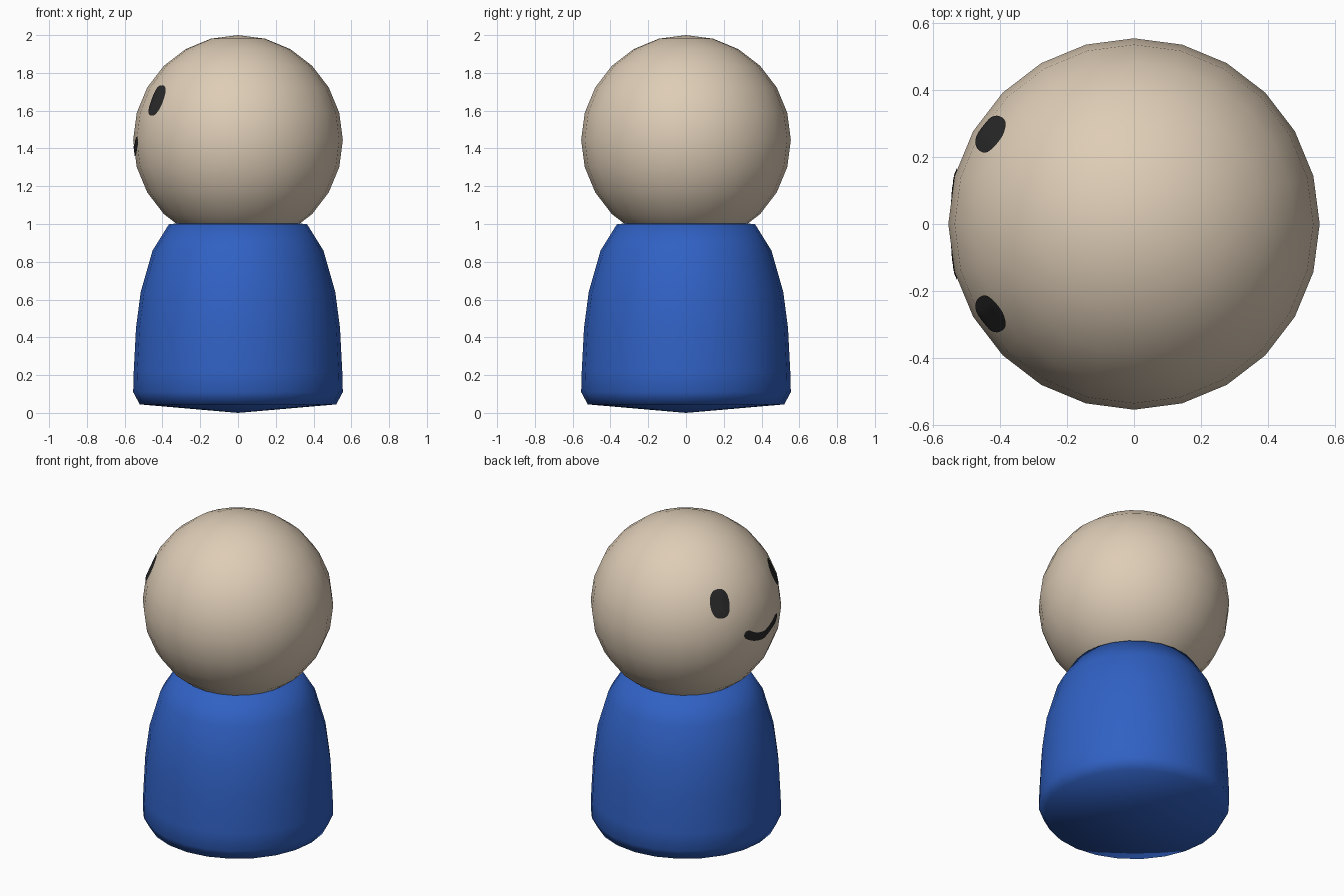
import bpy, bmesh, math
from mathutils import Vector
from mathutils.bvhtree import BVHTree

cube = bpy.data.objects.get("Cube")
if cube:
    bpy.data.objects.remove(cube, do_unlink=True)

SEGMENTS = 24
RADIUS = 0.555
CENTRE = Vector((0, 0, 1.445))


def material(name, rgb):
    mat = bpy.data.materials.new(name)
    mat.use_nodes = True
    mat.diffuse_color = (*rgb, 1)
    shader = mat.node_tree.nodes["Principled BSDF"]
    shader.inputs["Base Color"].default_value = (*rgb, 1)
    shader.inputs["Roughness"].default_value = 0.8
    return mat


def finish(name, bm, mat):
    for face in bm.faces:
        face.smooth = True
    mesh = bpy.data.meshes.new(name)
    bm.to_mesh(mesh)
    bm.free()
    mesh.materials.append(mat)
    obj = bpy.data.objects.new(name, mesh)
    bpy.context.collection.objects.link(obj)
    return obj


skin = material("beige", (0.73, 0.61, 0.47))
cloth = material("blue", (0.03, 0.12, 0.55))
ink = material("black", (0.022, 0.022, 0.022))

# Body: a lathed bell with a shallow cone underneath
profile = [(0, 0), (0.52, 0.045), (0.555, 0.11), (0.552, 0.22), (0.54, 0.45),
           (0.515, 0.64), (0.452, 0.86), (0.365, 1.0), (0, 1.02)]
bm = bmesh.new()
verts = [bm.verts.new((r, 0, z)) for r, z in profile]
edges = [bm.edges.new(pair) for pair in zip(verts, verts[1:])]
bmesh.ops.spin(bm, geom=verts + edges, cent=(0, 0, 0), axis=(0, 0, 1),
               angle=math.tau, steps=SEGMENTS)
bmesh.ops.remove_doubles(bm, verts=bm.verts, dist=0.0005)
bmesh.ops.recalc_face_normals(bm, faces=bm.faces)
finish("body", bm, cloth)

# Head: a faceted ball
bm = bmesh.new()
bmesh.ops.create_uvsphere(bm, u_segments=SEGMENTS, v_segments=SEGMENTS // 2, radius=RADIUS)
bmesh.ops.translate(bm, verts=bm.verts, vec=CENTRE)
head_surface = BVHTree.FromBMesh(bm)
finish("head", bm, skin)


def on_head(direction):
    """Point just outside the head facets along a direction from its centre."""
    direction = direction.normalized()
    hit = head_surface.ray_cast(CENTRE, direction)[0]
    return hit + direction * 0.003


def plate(name, rows):
    """Thin painted patch from rows of directions, laid on the head."""
    bm = bmesh.new()
    grid = [[bm.verts.new(on_head(d)) for d in row] for row in rows]
    for a, b in zip(grid, grid[1:]):
        for i in range(len(a) - 1):
            bm.faces.new((a[i], a[i + 1], b[i + 1], b[i]))
    bmesh.ops.remove_doubles(bm, verts=bm.verts, dist=0.0005)
    bmesh.ops.recalc_face_normals(bm, faces=bm.faces)
    if sum((f.normal.dot(f.calc_center_median() - CENTRE) for f in bm.faces)) < 0:
        bmesh.ops.reverse_faces(bm, faces=bm.faces)
    finish(name, bm, ink)


# Eyes: upright ovals on the -x side
for name, side in (("left_eye", -1), ("right_eye", 1)):
    middle = Vector((-0.43, 0.27 * side, 0.21)).normalized() * RADIUS
    across = Vector((0, 0, 1)).cross(middle).normalized()
    up = middle.cross(across).normalized()
    rows = []
    for ring in range(5):
        size = ring / 4
        rows.append([])
        for k in range(33):
            c, s = math.cos(math.tau * k / 32), math.sin(math.tau * k / 32)
            x = 0.061 * size * math.copysign(abs(c) ** 0.85, c)
            y = 0.088 * size * math.copysign(abs(s) ** 0.85, s)
            rows[-1].append(middle + across * x + up * y)
    plate(name, rows)

# Mouth: a curved stroke with rounded ends
rows = []
steps = 40
for i in range(steps + 1):
    t = -math.cos(math.pi * i / steps)
    y = 0.162 * t
    z = -0.06 + 0.068 * t * t
    cap = max(0, (abs(y) - 0.137) / 0.025)
    half = 0.027 * math.sqrt(max(0, 1 - cap * cap))
    normal = Vector((0, -0.84 * t, 1)).normalized()
    mid = Vector((-math.sqrt(RADIUS ** 2 - y * y - z * z), y, z))
    rows.append([mid + normal * half * k / 2 for k in range(-2, 3)])
plate("mouth", rows)
